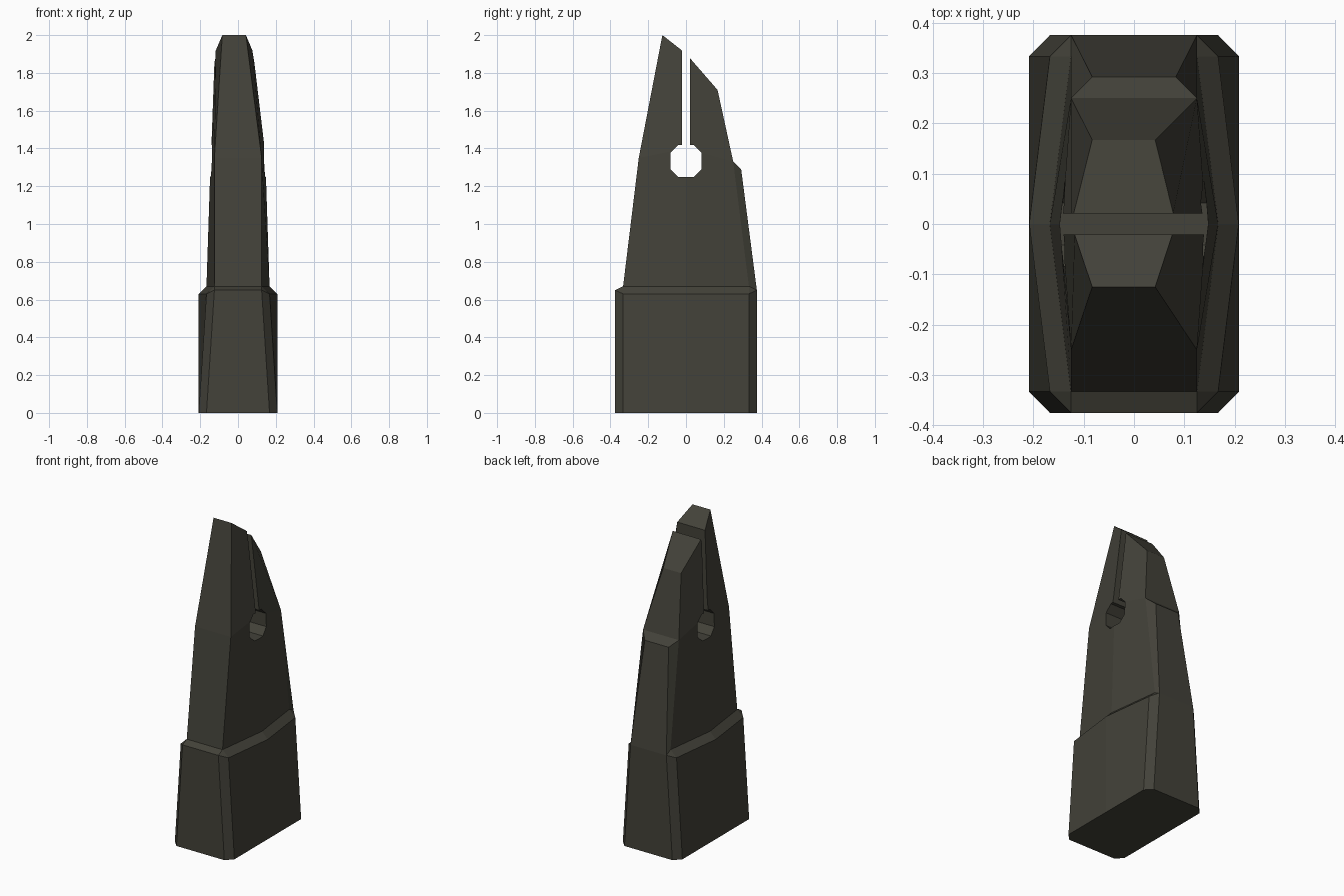
import bpy, bmesh

if "Cube" in bpy.data.objects:
    bpy.data.objects.remove(bpy.data.objects["Cube"])

mat = bpy.data.materials.new("dark olive grey")
mat.diffuse_color = (0.056, 0.054, 0.041, 1)
mat.use_nodes = True
mat.node_tree.nodes["Principled BSDF"].inputs["Base Color"].default_value = mat.diffuse_color


def make_object(name, bm):
    bmesh.ops.remove_doubles(bm, verts=bm.verts, dist=0.0005)
    bmesh.ops.dissolve_degenerate(bm, edges=bm.edges, dist=0.0005)
    bmesh.ops.recalc_face_normals(bm, faces=bm.faces)
    mesh = bpy.data.meshes.new(name)
    bm.to_mesh(mesh)
    bm.free()
    mesh.materials.append(mat)
    ob = bpy.data.objects.new(name, mesh)
    bpy.context.collection.objects.link(ob)
    return ob


def ring(front, front_side, mid, back_side, back, left=None):
    """Ten points around the body; left gives other x values for the -x side."""
    right = [front, front_side, mid, back_side, back]
    xs = left or [p[0] for p in right]
    return right + [(-x, p[1], p[2]) for x, p in reversed(list(zip(xs, right)))]


def skin(bm, rings):
    loops = [[bm.verts.new(p) for p in r] for r in rings]
    for a, b in zip(loops, loops[1:]):
        n = len(a)
        for i in range(n):
            j = (i + 1) % n
            bm.faces.new((a[i], a[j], b[j], b[i]))
    return loops


# body: chamfered base, sloped rim, tapering blade
bottom = ring((.167, -.375, 0), (.208, -.333, 0), (.208, 0, 0), (.208, .333, 0), (.167, .375, 0))
rim = ring((.125, -.375, .65), (.167, -.333, .63), (.208, 0, .63), (.167, .333, .63), (.125, .375, .65))


def blade(f, m, b, left=None):
    return ring(f, f, m, b, b, left)


neck = blade((.125, -.333, .67), (.167, 0, .67), (.125, .333, .67))
waist = blade((.125, -.25, 1.35), (.143, 0, 1.40), (.125, .25, 1.33))
tip = blade((.042, -.125, 2), (.083, 0, 1.902), (.042, .167, 1.71),
            [.083, .083, .125, .083, .083])
bm = bmesh.new()
loops = skin(bm, [bottom, rim, neck, waist, tip])
bm.faces.new(loops[0])
t = loops[-1]
bm.faces.new((t[0], t[1], t[2], t[7], t[8], t[9]))
bm.faces.new((t[2], t[3], t[4], t[5], t[6], t[7]))
body = make_object("blade_body", bm)


# eight-sided hole and slot cut through from side to side
def cut(profile):
    bm = bmesh.new()
    loops = skin(bm, [[(x, y, z) for y, z in profile] for x in (-.5, .5)])
    for l in loops:
        bm.faces.new(l)
    cutter = make_object("cutter", bm)
    cutter.hide_render = True
    mod = body.modifiers.new("cut", 'BOOLEAN')
    mod.operation = 'DIFFERENCE'
    mod.solver = 'EXACT'
    mod.object = cutter
    bpy.context.view_layer.objects.active = body
    bpy.ops.object.modifier_apply(modifier=mod.name)
    bpy.data.objects.remove(cutter)


half = [(.042, 1.25), (.083, 1.292), (.083, 1.375), (.042, 1.417), (.021, 1.417), (.021, 2.2)]
cut(half + [(-y, z) for y, z in reversed(half)])

# raised panel on the back of the blade
bm = bmesh.new()
inner = [(-.125, .333, .67), (-.125, .25, 1.33), (.125, .25, 1.33), (.125, .333, .67)]
outer = [(-.125, .375, .65), (-.083, .292, 1.29), (.083, .292, 1.29), (.125, .375, .65)]
a, b = skin(bm, [inner, outer])
bm.faces.new(b)
bm.faces.new(a)
make_object("back_panel", bm)
